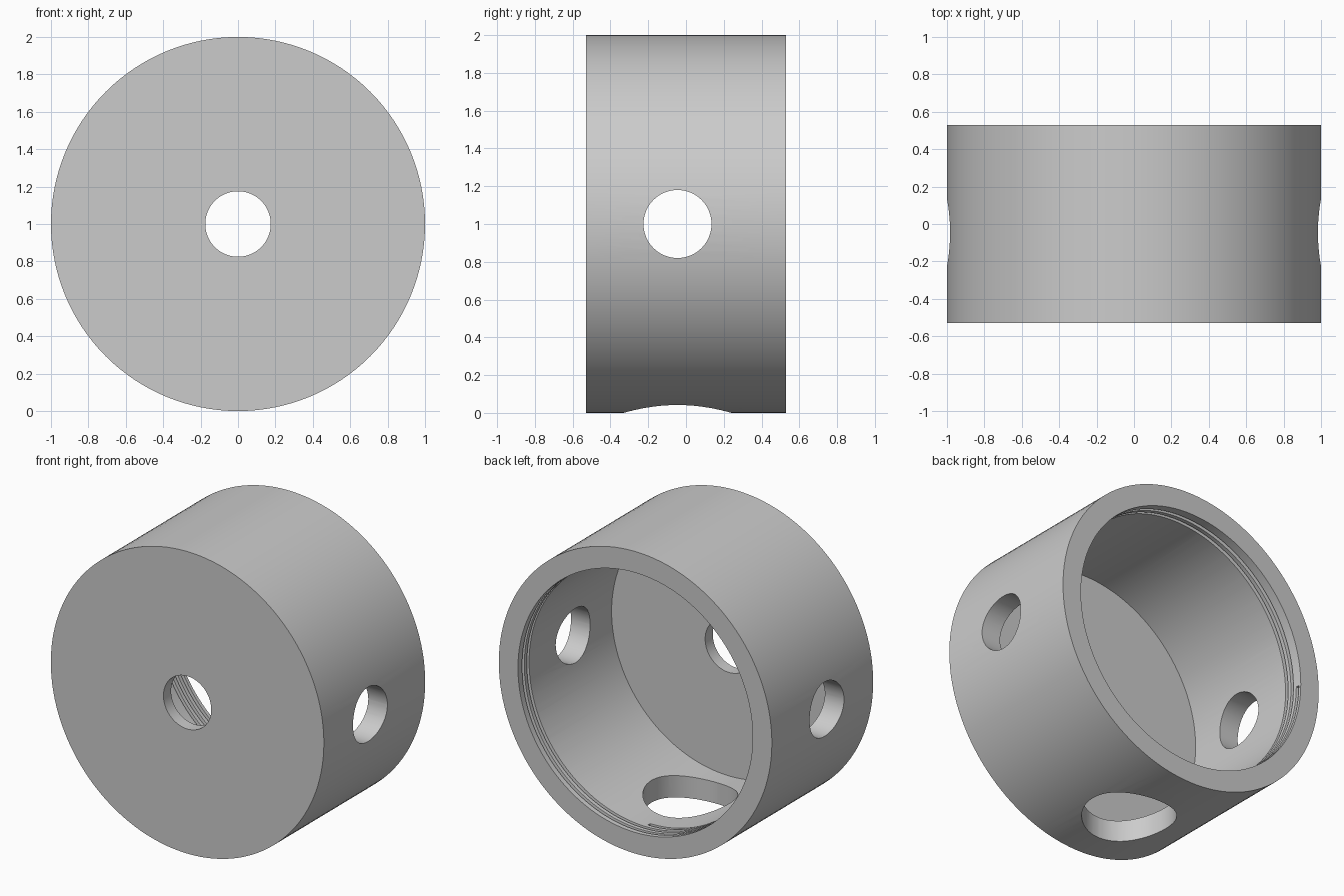
import bpy, bmesh
from math import cos, sin, tau, pi
from mathutils import Matrix, Vector

if "Cube" in bpy.data.objects:
    bpy.data.objects.remove(bpy.data.objects["Cube"], do_unlink=True)

R, BORE, HALF, FLOOR = 1.0, 0.86, 0.53, -0.45
HOLE_Y = -0.045

grey = bpy.data.materials.new("plain grey")
grey.use_nodes = True
colour = (0.6, 0.6, 0.6, 1)
grey.diffuse_color = colour
grey.node_tree.nodes["Principled BSDF"].inputs["Base Color"].default_value = colour


def finish(name, bm):
    bmesh.ops.recalc_face_normals(bm, faces=bm.faces)
    mesh = bpy.data.meshes.new(name)
    bm.to_mesh(mesh)
    bm.free()
    mesh.materials.append(grey)
    obj = bpy.data.objects.new(name, mesh)
    bpy.context.collection.objects.link(obj)
    return obj


def sweep(name, profile, steps, place, closed):
    """Carry a closed (radius, y) profile through a series of positions."""
    bm = bmesh.new()
    rings = [[bm.verts.new(place(i, r, y)) for r, y in profile] for i in range(steps)]
    n = len(profile)
    for i in range(steps if closed else steps - 1):
        a, b = rings[i], rings[(i + 1) % steps]
        for k in range(n):
            bm.faces.new((a[k], a[(k + 1) % n], b[(k + 1) % n], b[k]))
    if not closed:
        bm.faces.new(rings[0])
        bm.faces.new(rings[-1])
    return finish(name, bm)


def around(angle, r, y):
    return Vector((r * cos(angle), y, 1 + r * sin(angle)))


def drill(name, radius, start, end):
    """Round cutter running between two points."""
    start, end = Vector(start), Vector(end)
    axis = end - start
    turn = axis.to_track_quat('Z', 'Y').to_matrix().to_4x4()
    bm = bmesh.new()
    bmesh.ops.create_cone(bm, cap_ends=True, segments=64, radius1=radius,
                          radius2=radius, depth=axis.length,
                          matrix=Matrix.Translation((start + end) / 2) @ turn)
    return finish(name, bm)


# Round cup, open at the back, with a central hole in the front wall
SEG = 128
cup_profile = [(0.175, -HALF), (R, -HALF), (R, HALF),
               (BORE, HALF), (BORE, FLOOR), (0.175, FLOOR)]
cup = sweep("round_cup", cup_profile, SEG,
            lambda i, r, y: around(tau * i / SEG, r, y), True)

# Helical groove inside the rim, two and a quarter turns
TURNS, PITCH = 2.25, 0.05
groove_profile = [(0.83, -0.014), (0.885, -0.01), (0.885, 0.01), (0.83, 0.014)]
steps = int(TURNS * 96) + 1


def helix(i, r, y):
    t = i / 96
    return around(pi + t * tau, r, 0.5 - PITCH * t + y)


cutters = [
    drill("side_hole_cutter", 0.18, (-1.3, HOLE_Y, 1), (1.3, HOLE_Y, 1)),
    drill("bottom_hole_cutter", 0.285, (0, HOLE_Y, -0.3), (0, HOLE_Y, 0.6)),
    sweep("thread_cutter", groove_profile, steps, helix, False),
]

# Cut the holes and the thread
bpy.context.view_layer.objects.active = cup
cup.select_set(True)
for cutter in cutters:
    cutter.hide_render = True
    mod = cup.modifiers.new(cutter.name, 'BOOLEAN')
    mod.operation = 'DIFFERENCE'
    mod.solver = 'EXACT'
    mod.object = cutter
    bpy.ops.object.modifier_apply(modifier=mod.name)
    bpy.data.objects.remove(cutter, do_unlink=True)

bpy.ops.object.select_all(action='DESELECT')
cup.select_set(True)
bpy.ops.object.shade_smooth_by_angle(angle=0.5)
